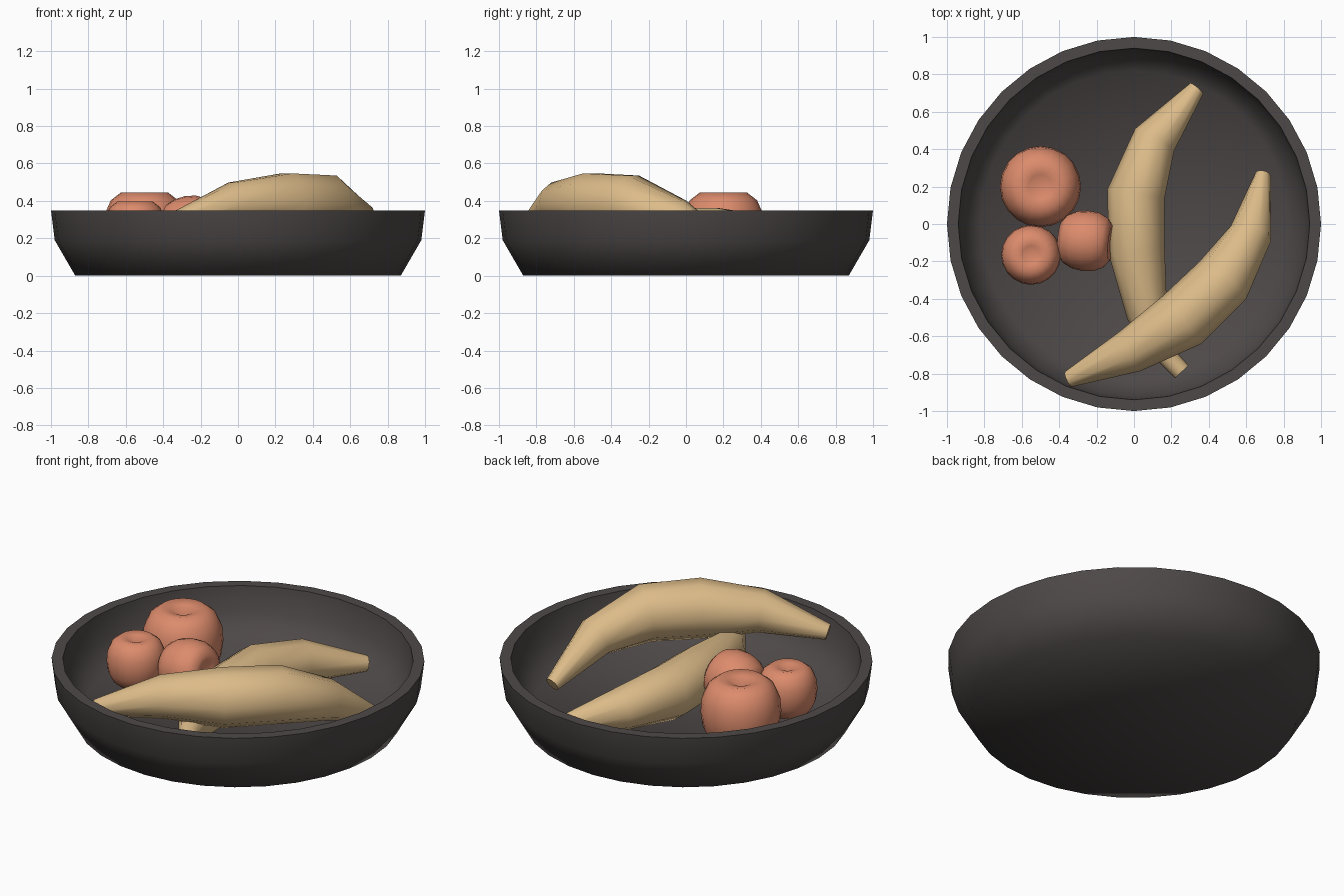
import bpy, bmesh, math
from mathutils import Vector, Matrix

if "Cube" in bpy.data.objects:
    bpy.data.objects.remove(bpy.data.objects["Cube"])


def material(name, color):
    m = bpy.data.materials.new(name)
    m.diffuse_color = (*color, 1)
    m.use_nodes = True
    m.node_tree.nodes["Principled BSDF"].inputs["Base Color"].default_value = m.diffuse_color
    return m


DARK = material("dark_grey", (0.075, 0.066, 0.064))
TAN = material("banana_tan", (0.72, 0.50, 0.25))
ORANGE = material("peach_orange", (0.72, 0.26, 0.15))


def finish(bm, name, mat, angle):
    bmesh.ops.recalc_face_normals(bm, faces=bm.faces)
    me = bpy.data.meshes.new(name)
    bm.to_mesh(me)
    bm.free()
    ob = bpy.data.objects.new(name, me)
    bpy.context.collection.objects.link(ob)
    me.materials.append(mat)
    bpy.ops.object.select_all(action='DESELECT')
    ob.select_set(True)
    bpy.context.view_layer.objects.active = ob
    bpy.ops.object.shade_smooth_by_angle(angle=math.radians(angle))
    return ob


def bridge(bm, rings):
    n = len(rings[0])
    for a, b in zip(rings, rings[1:]):
        for i in range(n):
            j = (i + 1) % n
            bm.faces.new((a[i], a[j], b[j], b[i]))


def lathe(name, profile, sides, mat, angle, matrix=Matrix()):
    """Revolve (radius, z) points; the first and last points lie on the axis."""
    bm = bmesh.new()
    rings = [[bm.verts.new((r * math.cos(math.tau * i / sides),
                            r * math.sin(math.tau * i / sides), z))
              for i in range(sides)] for r, z in profile[1:-1]]
    bridge(bm, rings)
    for (r, z), ring in ((profile[0], rings[0]), (profile[-1], rings[-1])):
        tip = bm.verts.new((0, 0, z))
        for i in range(sides):
            bm.faces.new((tip, ring[i], ring[(i + 1) % sides]))
    bmesh.ops.transform(bm, matrix=matrix, verts=bm.verts)
    return finish(bm, name, mat, angle)


def banana(name, stations, sides=10):
    """Tapered tube through (x, y, z, radius) stations, with flat ends."""
    bm = bmesh.new()
    pts = [Vector(s[:3]) for s in stations]
    rings = []
    for k, s in enumerate(stations):
        t = (pts[min(k + 1, len(pts) - 1)] - pts[max(k - 1, 0)]).normalized()
        u = t.cross(Vector((0, 0, 1))).normalized()
        v = u.cross(t)
        rings.append([bm.verts.new(pts[k] + s[3] * (
            u * math.cos(math.tau * i / sides) + v * math.sin(math.tau * i / sides)))
            for i in range(sides)])
    bridge(bm, rings)
    bm.faces.new(rings[0])
    bm.faces.new(rings[-1])
    return finish(bm, name, TAN, 60)


# Bowl: outer wall, flat rim, inner wall and floor
lathe("bowl", [(0, 0), (0.87, 0), (0.98, 0.19), (1.0, 0.35), (0.94, 0.35),
               (0.92, 0.20), (0.82, 0.07), (0, 0.06)], 32, DARK, 70)

# Bananas: one lying on the floor, one leaning across it
banana("lower_banana", [
    (0.335, 0.725, 0.14, 0.045), (0.11, 0.45, 0.20, 0.12),
    (0.01, 0.16, 0.215, 0.155), (0.015, -0.15, 0.215, 0.15),
    (0.07, -0.48, 0.20, 0.11), (0.17, -0.70, 0.21, 0.055),
    (0.255, -0.79, 0.21, 0.05)])
banana("upper_banana", [
    (-0.35, -0.83, 0.29, 0.045), (-0.02, -0.68, 0.385, 0.12),
    (0.26, -0.51, 0.39, 0.165), (0.475, -0.30, 0.385, 0.16),
    (0.625, -0.05, 0.30, 0.115), (0.69, 0.265, 0.12, 0.042)])

# Round fruit with dimpled ends: centre, radius, half height, axis
FRUIT = [(0, -0.80), (0.30, -0.93), (0.55, -1.0), (0.80, -0.78), (0.95, -0.42), (1.0, 0),
         (0.97, 0.42), (0.83, 0.78), (0.58, 1.0), (0.30, 0.94), (0, 0.78)]
for name, c, r, h, axis in (
        ("large_fruit", (-0.50, 0.20, 0.255), 0.217, 0.19, (0, 0, 1)),
        ("small_fruit", (-0.55, -0.165, 0.26), 0.16, 0.138, (0, 0, 1)),
        ("tilted_fruit", (-0.26, -0.09, 0.265), 0.162, 0.138, (1, -0.1, 0.15))):
    turn = Vector(axis).to_track_quat('Z', 'Y').to_matrix().to_4x4()
    lathe(name, [(a * r, b * h) for a, b in FRUIT], 20, ORANGE, 80,
          Matrix.Translation(c) @ turn)
